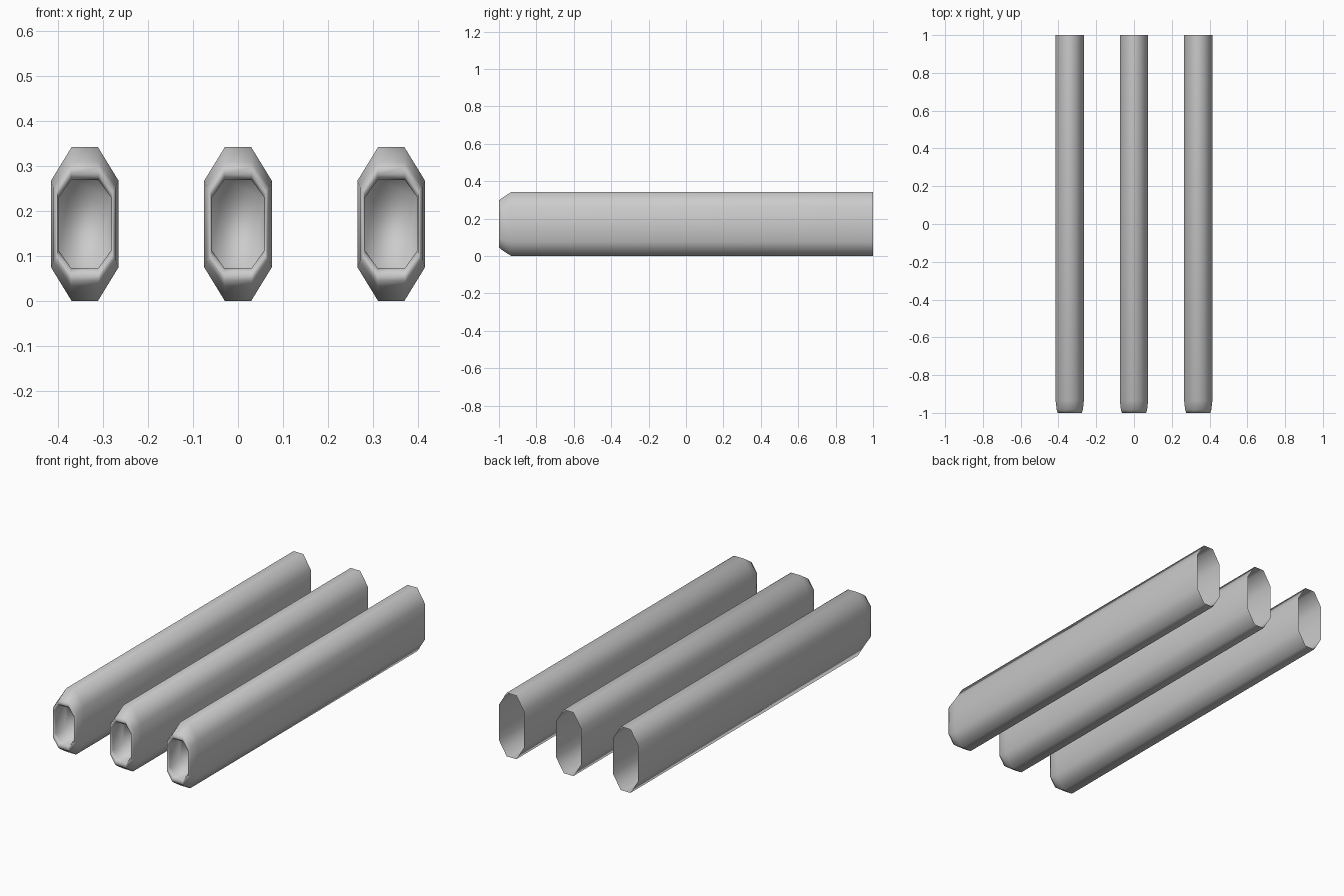
import bpy, bmesh

if "Cube" in bpy.data.objects:
    bpy.data.objects.remove(bpy.data.objects["Cube"])

MID_Z = 0.171


def octagon(y, half_w, half_h, flat_w, side_h):
    """Tall eight-sided ring in the XZ plane."""
    pts = [(half_w, -side_h), (half_w, side_h), (flat_w, half_h), (-flat_w, half_h),
           (-half_w, side_h), (-half_w, -side_h), (-flat_w, -half_h), (flat_w, -half_h)]
    return [(x, y, MID_Z + z) for x, z in pts]


# Rings from the open back, along the outside, round the lip and into the recess
RINGS = [
    (1.00, 0.075, 0.171, 0.029, 0.096),
    (-0.935, 0.075, 0.171, 0.029, 0.096),
    (-0.985, 0.069, 0.138, 0.030, 0.082),
    (-1.00, 0.064, 0.126, 0.031, 0.076),
    (-1.00, 0.061, 0.110, 0.031, 0.066),
    (-0.985, 0.058, 0.098, 0.030, 0.059),
    (-0.90, 0.058, 0.098, 0.030, 0.059),
]


def make_tube(name, x):
    bm = bmesh.new()
    rings = [[bm.verts.new(p) for p in octagon(*r)] for r in RINGS]
    for a, b in zip(rings, rings[1:]):
        for i in range(8):
            j = (i + 1) % 8
            bm.faces.new((a[i], a[j], b[j], b[i]))
    bm.faces.new(rings[-1])  # floor of the recess
    bmesh.ops.recalc_face_normals(bm, faces=bm.faces)
    # outward check on the right-hand side wall
    side = max(bm.faces, key=lambda f: f.calc_center_median().x)
    if side.normal.x < 0:
        bmesh.ops.reverse_faces(bm, faces=bm.faces)
    for f in bm.faces:
        f.smooth = True
    mesh = bpy.data.meshes.new(name)
    bm.to_mesh(mesh)
    bm.free()
    ob = bpy.data.objects.new(name, mesh)
    ob.location.x = x
    bpy.context.collection.objects.link(ob)


# Three parallel tubes
for label, x in (("left_tube", -0.34), ("centre_tube", 0.0), ("right_tube", 0.34)):
    make_tube(label, x)
